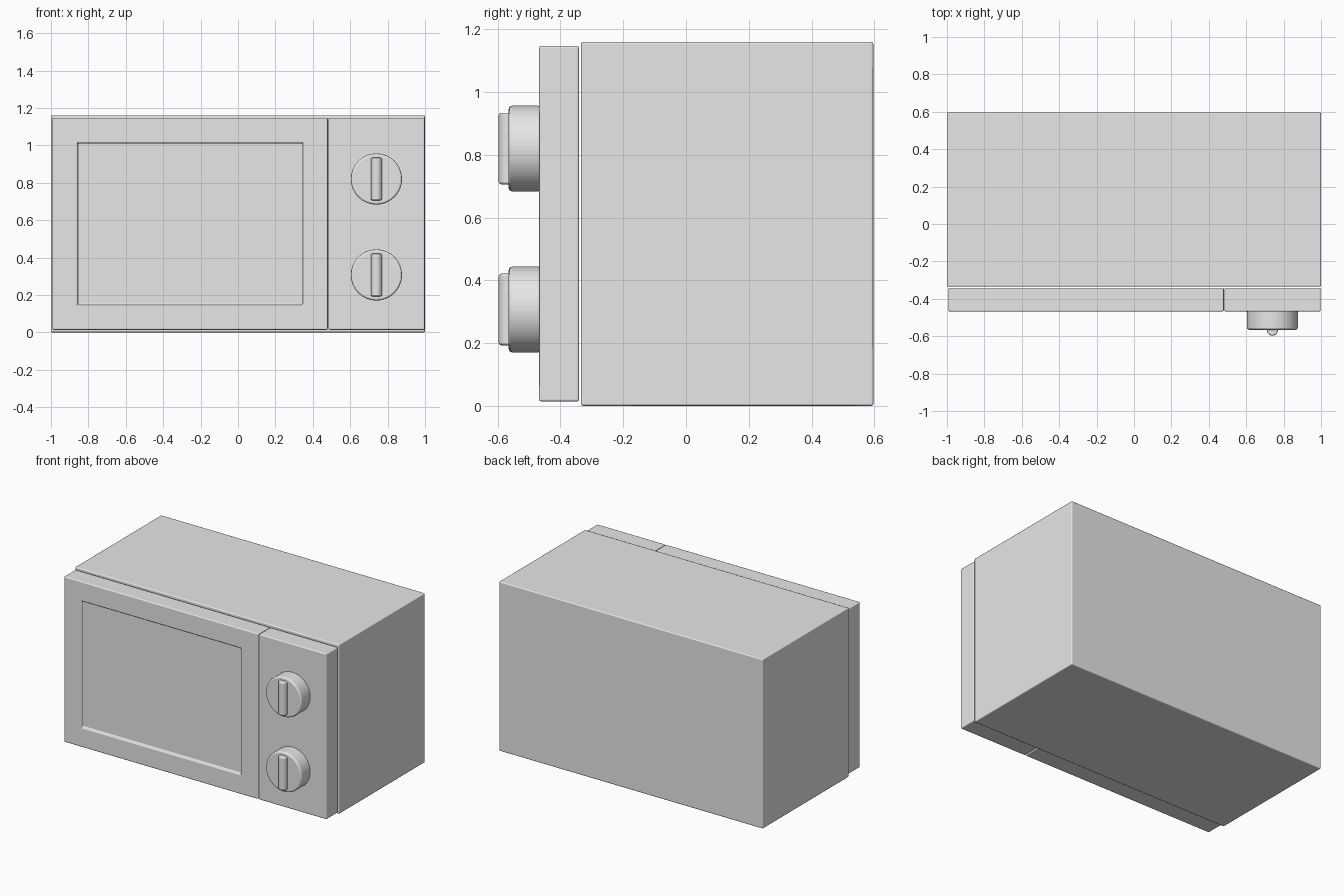
import bpy
import bmesh
import math
from mathutils import Matrix, Vector

default = bpy.data.objects.get("Cube")
if default:
    bpy.data.objects.remove(default, do_unlink=True)

grey = bpy.data.materials.new("light_grey")
grey.use_nodes = True
colour = (0.8, 0.8, 0.8, 1)
grey.diffuse_color = colour
grey.node_tree.nodes["Principled BSDF"].inputs["Base Color"].default_value = colour


def finish(name, bm, bevel, segments=2):
    """Turn a bmesh into a softly bevelled, smooth shaded object."""
    bmesh.ops.recalc_face_normals(bm, faces=bm.faces)
    mesh = bpy.data.meshes.new(name)
    bm.to_mesh(mesh)
    bm.free()
    mesh.materials.append(grey)
    mesh.shade_smooth()
    obj = bpy.data.objects.new(name, mesh)
    bpy.context.collection.objects.link(obj)
    mod = obj.modifiers.new("soft_edges", "BEVEL")
    mod.width = bevel
    mod.segments = segments
    mod.limit_method = "ANGLE"
    mod.angle_limit = math.radians(40)
    mod.harden_normals = True
    return obj


def box(low, high):
    bm = bmesh.new()
    low, high = Vector(low), Vector(high)
    place = Matrix.Translation((low + high) / 2) @ Matrix.Diagonal((*(high - low), 1))
    bmesh.ops.create_cube(bm, size=1, matrix=place)
    return bm


def cylinder(centre, radius, depth, sides, turn=Matrix()):
    bm = bmesh.new()
    bmesh.ops.create_cone(bm, cap_ends=True, segments=sides, radius1=radius, radius2=radius,
                          depth=depth, matrix=Matrix.Translation(centre) @ turn)
    return bm


# Main casing and control panel
finish("casing", box((-1, -0.335, 0), (1, 0.597, 1.16)), 0.007)
finish("control_panel", box((0.484, -0.468, 0.014), (0.998, -0.341, 1.147)), 0.007)

# Door with a shallow sunken window
door = box((-0.992, -0.468, 0.014), (0.48, -0.341, 1.147))
door.normal_update()
front = min(door.faces, key=lambda f: f.calc_center_median().y)
bmesh.ops.inset_region(door, faces=[front], thickness=0.19)
sunk = bmesh.ops.extrude_face_region(door, geom=[front])["geom"]
bmesh.ops.translate(door, vec=(0, 0.018, 0),
                    verts=[v for v in sunk if isinstance(v, bmesh.types.BMVert)])
if front.is_valid:
    door.faces.remove(front)
finish("door", door, 0.007)

# Two dials, each with a raised round grip bar
facing = Matrix.Rotation(math.pi / 2, 4, "X")
for label, z in (("upper", 0.82), ("lower", 0.307)):
    finish(label + "_dial", cylinder((0.74, -0.513, z), 0.137, 0.105, 32, facing), 0.012)
    finish(label + "_grip", cylinder((0.74, -0.567, z), 0.03, 0.228, 16), 0.008)
